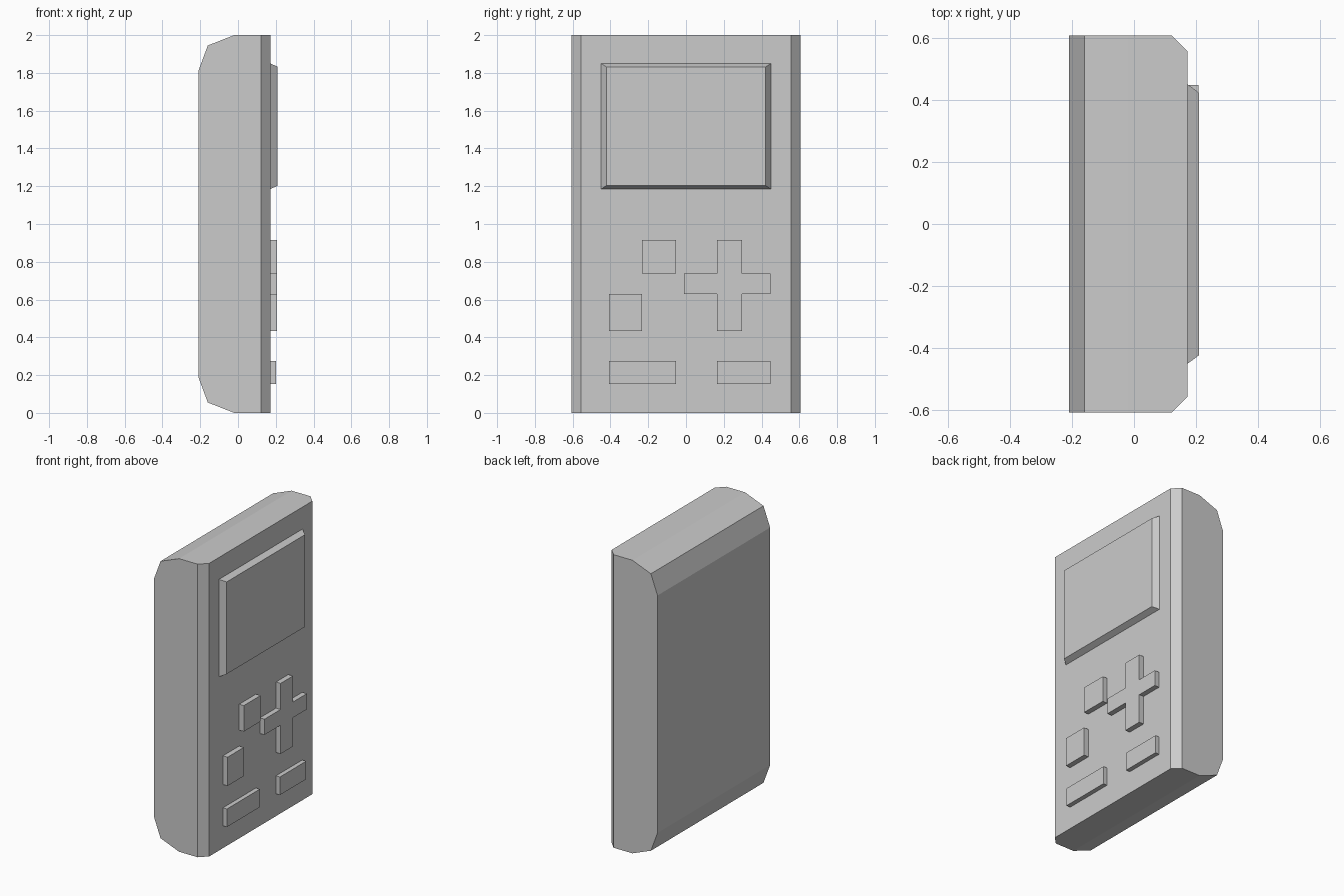
import bpy
import bmesh
from mathutils import Vector

if "Cube" in bpy.data.objects:
    bpy.data.objects.remove(bpy.data.objects["Cube"], do_unlink=True)

grey = bpy.data.materials.new("plain grey")
grey.use_nodes = True
colour = (0.6, 0.6, 0.6, 1)
grey.diffuse_color = colour
grey.node_tree.nodes["Principled BSDF"].inputs["Base Color"].default_value = colour

HALF_WIDTH = 0.607
FACE_X = 0.172   # the panel that carries the screen and buttons
BACK_X = -0.21


def finish(name, bm):
    bmesh.ops.recalc_face_normals(bm, faces=bm.faces)
    mesh = bpy.data.meshes.new(name)
    bm.to_mesh(mesh)
    bm.free()
    mesh.materials.append(grey)
    obj = bpy.data.objects.new(name, mesh)
    bpy.context.collection.objects.link(obj)
    return obj


def prism(points, depth):
    """Extrude a closed outline of 3D points along a vector."""
    bm = bmesh.new()
    face = bm.faces.new([bm.verts.new(p) for p in points])
    result = bmesh.ops.extrude_face_region(bm, geom=[face], use_keep_orig=True)
    verts = [v for v in result["geom"] if isinstance(v, bmesh.types.BMVert)]
    bmesh.ops.translate(bm, verts=verts, vec=Vector(depth))
    return bm


def panel_part(name, outline, top_x):
    """Raised part on the panel from a (y, z) outline."""
    finish(name, prism([(FACE_X, y, z) for y, z in outline], (top_x - FACE_X, 0, 0)))


def rectangle(y0, y1, z0, z1):
    return [(y0, z0), (y1, z0), (y1, z1), (y0, z1)]


# Case: side profile with rounded-off back, mirrored top to bottom
upper = [(FACE_X, 2.0), (-0.02, 2.0), (-0.16, 1.945), (BACK_X, 1.81)]
profile = upper + [(x, 2 - z) for x, z in reversed(upper)]
case = prism([(x, -HALF_WIDTH, z) for x, z in profile], (0, 2 * HALF_WIDTH, 0))

# Chamfer the two upright edges beside the panel
edges = [e for e in case.edges
         if all(v.co.x > FACE_X - 0.001 for v in e.verts)
         and abs(e.verts[0].co.z - e.verts[1].co.z) > 1]
bmesh.ops.bevel(case, geom=edges, offset=0.051, segments=1, affect='EDGES')
finish("case", case)

# Screen: raised slab with sloping rim
screen = prism([(FACE_X, y, z) for y, z in rectangle(-0.45, 0.45, 1.185, 1.85)],
               (0.21 - FACE_X, 0, 0))
for v in screen.verts:
    if v.co.x > FACE_X + 0.01:
        v.co.y *= 0.422 / 0.45
        v.co.z += 0.018 if v.co.z < 1.5 else -0.018
finish("screen", screen)

# Square action buttons
panel_part("upper_button", rectangle(-0.233, -0.053, 0.738, 0.915), 0.207)
panel_part("lower_button", rectangle(-0.408, -0.233, 0.434, 0.63), 0.207)

# Cross-shaped direction pad
panel_part("direction_pad", [
    (0.164, 0.434), (0.297, 0.434), (0.297, 0.63), (0.447, 0.63),
    (0.447, 0.737), (0.297, 0.737), (0.297, 0.915), (0.164, 0.915),
    (0.164, 0.737), (-0.01, 0.737), (-0.01, 0.63), (0.164, 0.63)], 0.207)

# Long menu buttons along the bottom
for name, y0, y1 in (("wide_menu_button", -0.408, -0.053),
                     ("narrow_menu_button", 0.164, 0.447)):
    panel_part(name, rectangle(y0, y1, 0.152, 0.275), 0.202)
